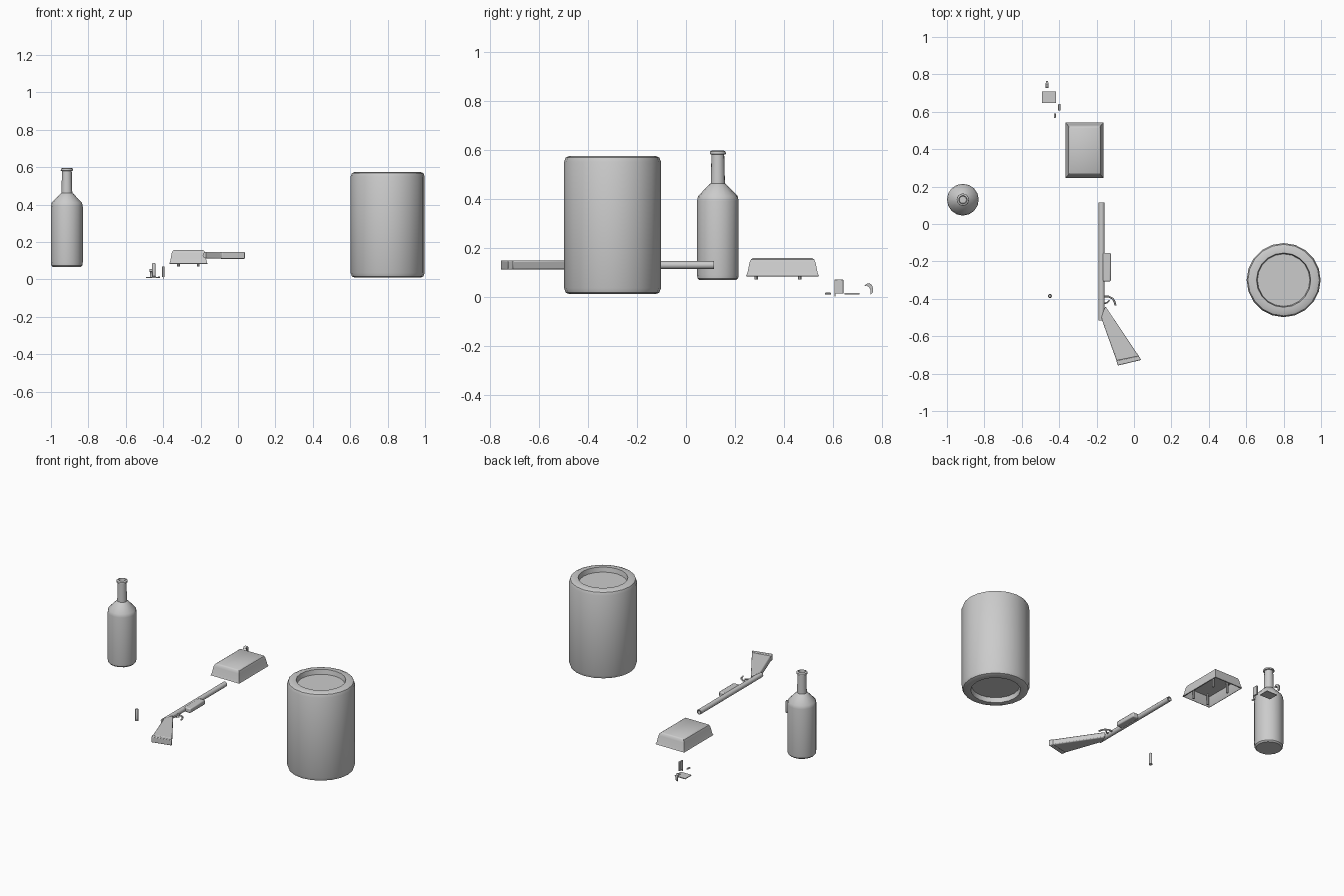
import bpy, bmesh
from math import cos, sin, pi, radians


def finish(name, bm, smooth=True, bevel=0):
    bmesh.ops.recalc_face_normals(bm, faces=bm.faces)
    me = bpy.data.meshes.new(name)
    bm.to_mesh(me)
    bm.free()
    ob = bpy.data.objects.new(name, me)
    bpy.context.collection.objects.link(ob)
    if bevel:
        m = ob.modifiers.new("bevel", 'BEVEL')
        m.width, m.segments = bevel, 2
    if smooth:
        bpy.ops.object.select_all(action='DESELECT')
        bpy.context.view_layer.objects.active = ob
        ob.select_set(True)
        bpy.ops.object.shade_smooth_by_angle(angle=radians(35))
    return ob


def skin(name, rings, **kw):
    # bridge successive rings of points and close both ends
    bm = bmesh.new()
    loops = [[bm.verts.new(p) for p in r] for r in rings]
    n = len(rings[0])
    for a, b in zip(loops, loops[1:]):
        for i in range(n):
            j = (i + 1) % n
            bm.faces.new((a[i], a[j], b[j], b[i]))
    bm.faces.new(loops[0])
    bm.faces.new(loops[-1])
    return finish(name, bm, **kw)


def lathe(name, loc, profile, n, axis='Z'):
    rings = []
    for r, h in profile:
        ring = []
        for i in range(n):
            a, b = r * cos(2 * pi * i / n), r * sin(2 * pi * i / n)
            p = (a, b, h) if axis == 'Z' else (a, h, b)
            ring.append(tuple(loc[k] + p[k] for k in range(3)))
        rings.append(ring)
    return skin(name, rings)


def prism(name, pts, z0, z1, bevel=0):
    return skin(name, [[(x, y, z) for x, y in pts] for z in (z0, z1)], bevel=bevel)


def box(name, x0, x1, y0, y1, z0, z1, bevel=0):
    return prism(name, [(x0, y0), (x1, y0), (x1, y1), (x0, y1)], z0, z1, bevel)


def tube(name, pts, r):
    cu = bpy.data.curves.new(name, 'CURVE')
    cu.dimensions = '3D'
    cu.bevel_depth, cu.bevel_resolution, cu.use_fill_caps = r, 1, True
    sp = cu.splines.new('POLY')
    sp.points.add(len(pts) - 1)
    for p, c in zip(sp.points, pts):
        p.co = (*c, 1)
    bpy.context.collection.objects.link(bpy.data.objects.new(name, cu))


# large drum with recessed ends
lathe("drum", (0.8, -0.3, 0),
      [(0.14, 0.04), (0.145, 0.01), (0.175, 0.01), (0.191, 0.016), (0.198, 0.035),
       (0.198, 0.55), (0.191, 0.568), (0.175, 0.575), (0.145, 0.575), (0.14, 0.545)], 20)

# bottle with open mouth
lathe("bottle", (-0.915, 0.13, 0),
      [(0.075, 0.067), (0.083, 0.075), (0.085, 0.09), (0.085, 0.39), (0.081, 0.41),
       (0.036, 0.457), (0.029, 0.462), (0.026, 0.58), (0.033, 0.582), (0.032, 0.592),
       (0.022, 0.597), (0.019, 0.57)], 16)

# gun lying flat
GZ = 0.129
lathe("gun_barrel", (-0.173, 0, GZ),
      [(0.016, -0.515), (0.016, 0.115), (0.011, 0.115), (0.011, 0.08)], 12, 'Y')
box("fore_grip", -0.168, -0.124, -0.307, -0.155, 0.114, 0.144, 0.006)
prism("gun_stock", [(-0.153, -0.44), (0.027, -0.708), (-0.093, -0.732), (-0.176, -0.5)],
      0.111, 0.147, 0.006)
prism("butt_pad", [(0.025, -0.705), (0.038, -0.727), (-0.087, -0.757), (-0.094, -0.73)],
      0.110, 0.148, 0.004)
tube("trigger_guard", [(-0.16, -0.388, GZ), (-0.135, -0.388, GZ), (-0.115, -0.398, GZ),
                       (-0.104, -0.415, GZ), (-0.099, -0.436, GZ)], 0.005)
tube("gun_trigger", [(-0.16, -0.425, GZ), (-0.143, -0.42, GZ), (-0.131, -0.408, GZ)], 0.004)

# hollow flared cover
CX, CY = -0.265, 0.394
shape = [(0.078, 0.122, 0.135), (0.09, 0.137, 0.095), (0.097, 0.144, 0.082),
         (0.102, 0.149, 0.084), (0.097, 0.143, 0.098), (0.09, 0.135, 0.138),
         (0.085, 0.129, 0.152), (0.076, 0.12, 0.158)]
skin("cover_shell", [[(CX + a * sx, CY + a2 * sy, z)
                      for sx, sy in ((-1, -1), (1, -1), (1, 1), (-1, 1))]
                     for a, a2, z in shape])

# four posts beneath the cover
for i, x in enumerate((-0.318, -0.212)):
    for j, y in enumerate((0.287, 0.465)):
        lathe("cover_post_%d%d" % (i, j), (x, y, 0), [(0.007, 0.069), (0.007, 0.14)], 8)

# loose cartridge
lathe("cartridge", (-0.45, -0.385, 0),
      [(0.011, 0.012), (0.011, 0.016), (0.009, 0.018), (0.009, 0.084), (0.007, 0.087)], 12)

# small loose mechanism parts
box("loose_plate", -0.491, -0.416, 0.646, 0.709, 0.009, 0.014)
box("loose_lever", -0.405, -0.394, 0.606, 0.642, 0.012, 0.07, 0.002)
box("lever_pin", -0.402, -0.397, 0.606, 0.611, 0.0, 0.014)
box("loose_clip", -0.429, -0.418, 0.567, 0.592, 0.009, 0.016, 0.002)

# curved hook
hook = [(0.73, 0.046, 0.009), (0.742, 0.049, 0.008), (0.752, 0.042, 0.006),
        (0.757, 0.03, 0.005), (0.758, 0.012, 0.005)]
skin("loose_hook", [[(-0.465 - w, y - 0.004, z - 0.004), (-0.465 + w, y - 0.004, z - 0.004),
                     (-0.465 + w, y + 0.006, z + 0.006), (-0.465 - w, y + 0.006, z + 0.006)]
                    for y, z, w in hook])
